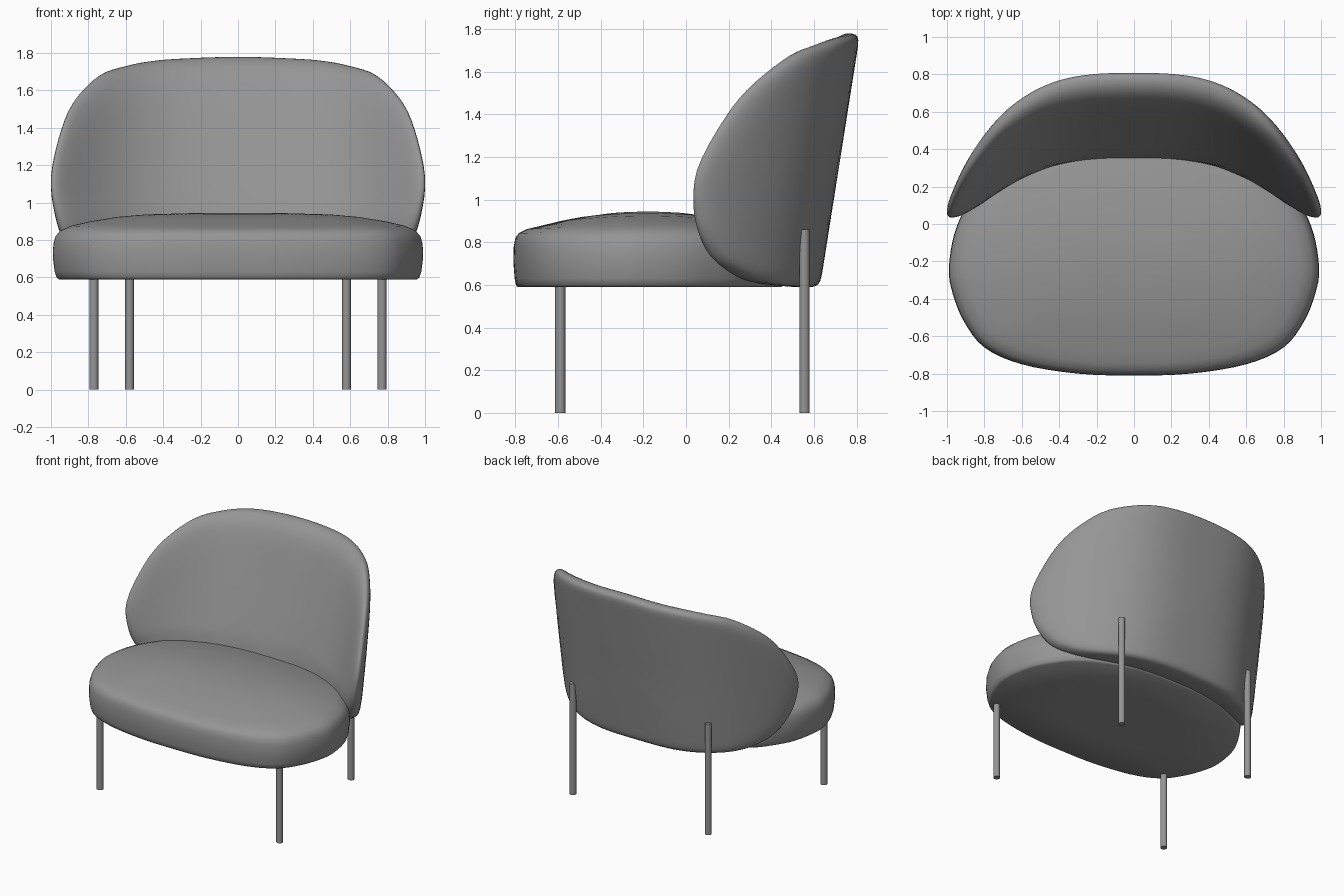
import bpy, bmesh, math
from mathutils import Vector

cube = bpy.data.objects.get("Cube")
if cube:
    bpy.data.objects.remove(cube, do_unlink=True)


def material(name, value):
    mat = bpy.data.materials.new(name)
    mat.use_nodes = True
    colour = (value, value, value, 1)
    mat.diffuse_color = colour
    mat.node_tree.nodes["Principled BSDF"].inputs["Base Color"].default_value = colour
    return mat


GREY = material("warm grey", 0.3)


def finish(name, bm, angle):
    """Turn a bmesh into a smooth shaded object."""
    bmesh.ops.recalc_face_normals(bm, faces=bm.faces)
    mesh = bpy.data.meshes.new(name)
    bm.to_mesh(mesh)
    bm.free()
    mesh.materials.append(GREY)
    obj = bpy.data.objects.new(name, mesh)
    bpy.context.collection.objects.link(obj)
    bpy.ops.object.select_all(action="DESELECT")
    obj.select_set(True)
    bpy.context.view_layer.objects.active = obj
    bpy.ops.object.shade_smooth_by_angle(angle=math.radians(angle))


def smooth_outline(half, steps=4):
    """Mirror half an outline in x and run a smooth closed curve through it."""
    pts = [Vector(p) for p in half]
    pts += [Vector((-p.x, p.y)) for p in reversed(pts[1:-1])]
    n, out = len(pts), []
    for i in range(n):
        a, b, c, d = (pts[(i + k) % n] for k in (-1, 0, 1, 2))
        for j in range(steps):
            t = j / steps
            out.append(0.5 * (2 * b + (c - a) * t + (2 * a - 5 * b + 4 * c - d) * t ** 2
                              + (3 * b - a - 3 * c + d) * t ** 3))
    return out


def loft(first, rings, last):
    """Skin a stack of closed rings, with a pole point at each end."""
    bm = bmesh.new()
    rows = [[bm.verts.new(p) for p in ring] for ring in rings]
    start, end = bm.verts.new(first), bm.verts.new(last)
    n = len(rows[0])
    for i in range(n):
        j = (i + 1) % n
        bm.faces.new((start, rows[0][j], rows[0][i]))
        bm.faces.new((end, rows[-1][i], rows[-1][j]))
        for low, high in zip(rows, rows[1:]):
            bm.faces.new((low[i], low[j], high[j], high[i]))
    return bm


# Seat cushion: flat base, upright sides, domed top that falls away front to back
seat_plan = smooth_outline([
    (0, -.81), (.3, -.80), (.6, -.75), (.8, -.66), (.91, -.52), (.97, -.37), (.99, -.24),
    (.96, -.05), (.89, .1), (.75, .27), (.5, .4), (.25, .46), (0, .47)])
seat_profile = [(.5, .59), (.965, .59), (.98, .60), (.99, .63), (1, .71), (.997, .78),
                (.985, .82), (.96, .85), (.9, .877), (.8, .90), (.65, .924),
                (.5, .937), (.25, .944)]
mid = Vector((0, -.18))


def seat_point(p, s, z):
    x, y = mid + (p - mid) * s
    if z > .84:
        z -= .1 * ((y - mid.y) / .63) ** 2 * (1 - s * s)
    return (x, y, z)


rings = [[seat_point(p, s, z) for p in seat_plan] for s, z in seat_profile]
finish("seat_cushion", loft((*mid, .59), rings, (*mid, .945)), 50)

# Backrest: wrapped shell, leaning back, padded thicker toward the seat
back_face = smooth_outline([
    (0, 1.78), (.3, 1.77), (.46, 1.757), (.6, 1.73), (.74, 1.68), (.87, 1.55), (.945, 1.39),
    (1, 1.14), (.98, .94), (.93, .79), (.85, .68), (.7, .61), (.4, .59), (0, .59)])
centre = Vector((0, 1.15))
EDGE = .05


def shell_point(p, s, front):
    x, z = centre + (p - centre) * s
    y = .63 - .59 * abs(x) ** 3 + .158 * (z - .6)
    if front:
        pad = (.16 + .21 * (1.7 - max(z, .94))) * (1 - .4 * x ** 4)
        y -= EDGE + (pad - EDGE) * math.sqrt(max(0, 1 - s ** 12))
    else:
        y -= EDGE * (1 - math.sqrt(max(0, 1 - s ** 40)))
    return (x, y, z)


levels = [.12, .25, .4, .55, .68, .78, .86, .91, .95, .975, .99, .997]
rings = [[shell_point(p, s, False) for p in back_face] for s in levels + [1]]
rings += [[shell_point(p, s, True) for p in back_face] for s in reversed(levels)]
finish("backrest", loft(shell_point(centre, 0, False), rings,
                        shell_point(centre, 0, True)), 60)


# Legs: slim round posts, the rear pair running up outside the backrest
def leg(name, x, y, top):
    bm = bmesh.new()
    bmesh.ops.create_cone(bm, cap_ends=True, segments=20, radius1=.024, radius2=.024, depth=top)
    bmesh.ops.translate(bm, verts=bm.verts, vec=(x, y, top / 2))
    finish(name, bm, 40)


for side, sign in (("left", 1), ("right", -1)):
    leg("front_leg_" + side, sign * .77, -.59, .62)
    leg("rear_leg_" + side, sign * .58, .556, .86)
